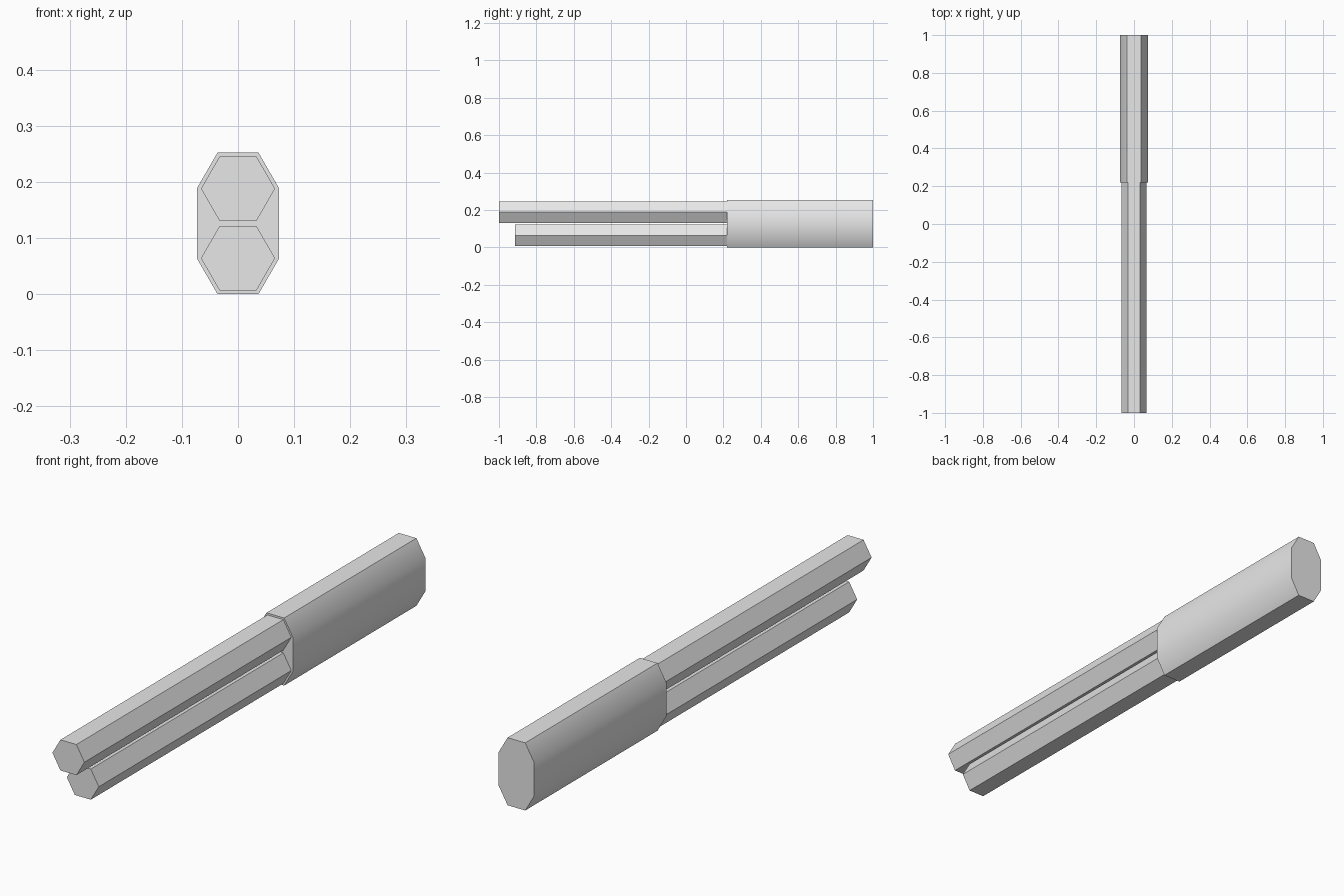
import bpy
import math

if "Cube" in bpy.data.objects:
    bpy.data.objects.remove(bpy.data.objects["Cube"])

grey = bpy.data.materials.new("plain grey")
grey.diffuse_color = (0.8, 0.8, 0.8, 1)
grey.use_nodes = True
grey.node_tree.nodes["Principled BSDF"].inputs["Base Color"].default_value = grey.diffuse_color


def prism(name, profile, y0, y1):
    """Extrude a closed (x, z) profile along y, with capped ends."""
    n = len(profile)
    verts = [(x, y, z) for y in (y0, y1) for x, z in profile]
    faces = [tuple(range(n)), tuple(reversed(range(n, 2 * n)))]
    faces += [(i, i + n, (i + 1) % n + n, (i + 1) % n) for i in range(n)]
    mesh = bpy.data.meshes.new(name)
    mesh.from_pydata(verts, [], faces)
    mesh.materials.append(grey)
    obj = bpy.data.objects.new(name, mesh)
    bpy.context.collection.objects.link(obj)
    bpy.ops.object.select_all(action='DESELECT')
    obj.select_set(True)
    bpy.context.view_layer.objects.active = obj
    bpy.ops.object.shade_smooth_by_angle(angle=math.radians(31))
    return obj


def hexagon(radius, cz):
    return [(radius * math.cos(k * math.pi / 3),
             cz + radius * math.sin(k * math.pi / 3)) for k in range(6)]


# Rear housing: a tall octagon, as two stacked half hexagons
R = 0.073
low, high = hexagon(R, R * math.sin(math.pi / 3)), hexagon(R, 0.189)
prism("rear_housing", high[:4] + [low[3], low[4], low[5], low[0]], 0.22, 1.0)

# Two hexagonal rods, the upper one longer
prism("upper_rod", hexagon(0.066, 0.188), -1.0, 0.22)
prism("lower_rod", hexagon(0.066, 0.064), -0.915, 0.22)
